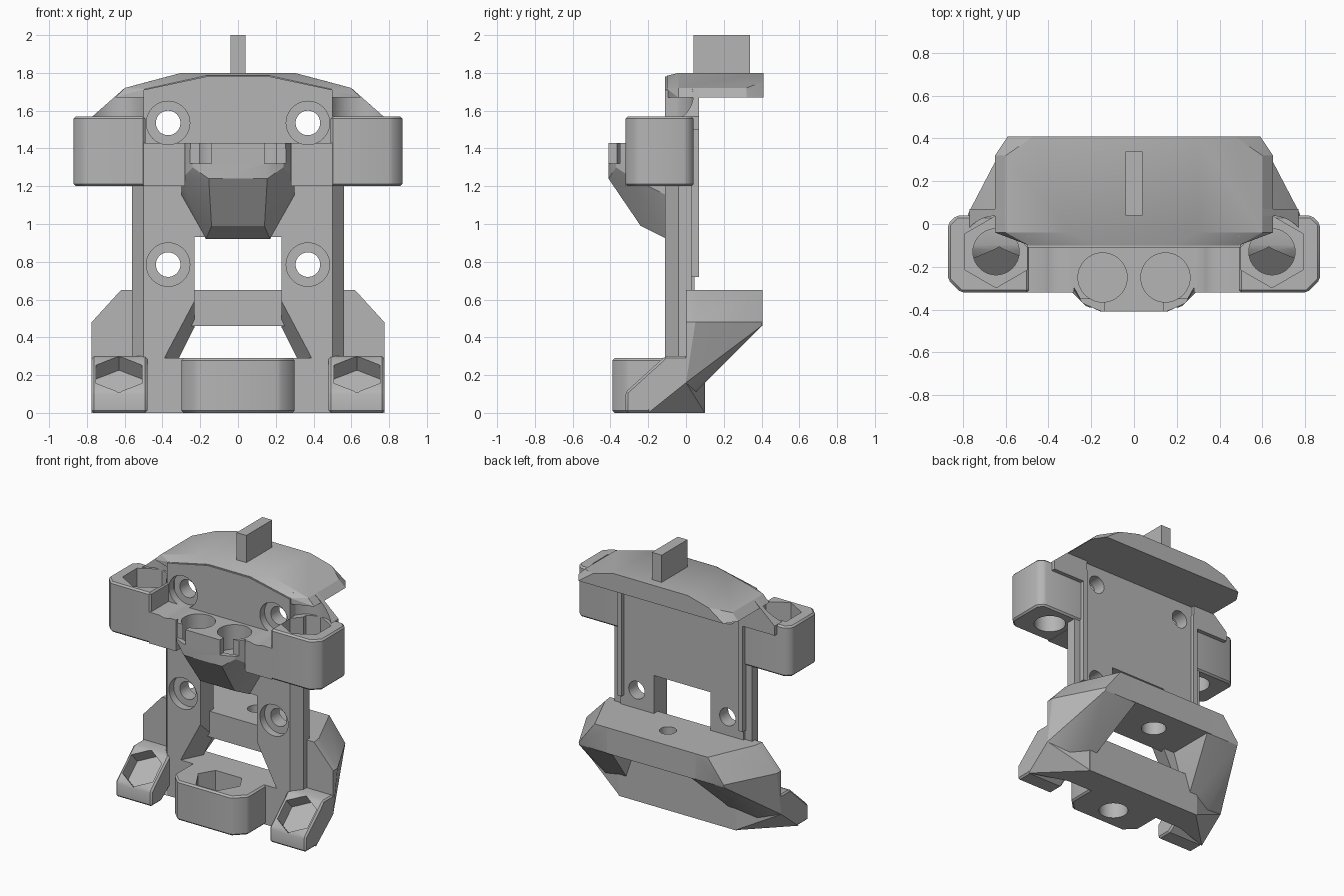
import bpy, bmesh, math
from mathutils import Vector

if "Cube" in bpy.data.objects:
    bpy.data.objects.remove(bpy.data.objects["Cube"])

grey = bpy.data.materials.new("plain grey")
grey.use_nodes = True
grey.diffuse_color = (0.46, 0.46, 0.46, 1)
grey.node_tree.nodes["Principled BSDF"].inputs["Base Color"].default_value = (0.46, 0.46, 0.46, 1)
parts = []


def hull(name, points, keep=True):
    """Convex solid around the points."""
    bm = bmesh.new()
    for p in points:
        bm.verts.new(p)
    bmesh.ops.convex_hull(bm, input=bm.verts[:])
    loose = [v for v in bm.verts if not v.link_faces]
    bmesh.ops.delete(bm, geom=loose, context='VERTS')
    bmesh.ops.dissolve_limit(bm, angle_limit=0.01, verts=bm.verts[:], edges=bm.edges[:])
    bmesh.ops.recalc_face_normals(bm, faces=bm.faces[:])
    me = bpy.data.meshes.new(name)
    bm.to_mesh(me)
    bm.free()
    me.materials.append(grey)
    ob = bpy.data.objects.new(name, me)
    bpy.context.scene.collection.objects.link(ob)
    if keep:
        parts.append(ob)
    return ob


def prism(name, profile, axis, a, b, keep=True):
    """Convex profile swept along one axis from a to b."""
    place = {'x': lambda u, v, t: (t, u, v),
             'y': lambda u, v, t: (u, t, v),
             'z': lambda u, v, t: (u, v, t)}[axis]
    return hull(name, [place(u, v, t) for u, v in profile for t in (a, b)], keep)


def box(name, x, y, z, keep=True):
    return prism(name, [(i, j) for i in x for j in y], 'z', *z, keep)


def ring(cx, cy, r, n=40, turn=0.0):
    return [(cx + r * math.cos(turn + i * math.tau / n),
             cy + r * math.sin(turn + i * math.tau / n)) for i in range(n)]


def both(points):
    """Points together with their mirror images in x."""
    return [(s * p[0], *p[1:]) for p in points for s in (1, -1)]


def apply_modifiers(ob):
    bpy.context.view_layer.update()
    dg = bpy.context.evaluated_depsgraph_get()
    ob.data = bpy.data.meshes.new_from_object(ob.evaluated_get(dg))
    ob.modifiers.clear()


def cut(ob, *cutters):
    for c in cutters:
        m = ob.modifiers.new("cut", 'BOOLEAN')
        m.operation, m.solver, m.object = 'DIFFERENCE', 'EXACT', c
        apply_modifiers(ob)


def chamfer(ob, width=0.012):
    m = ob.modifiers.new("chamfer", 'BEVEL')
    m.width, m.segments, m.limit_method = width, 1, 'ANGLE'
    m.angle_limit = math.radians(40)
    apply_modifiers(ob)


HEX = math.pi / 6
cutters = []


def cutter(ob):
    ob.hide_render = True
    cutters.append(ob)
    return ob


# Bolt holes with counterbores
bolts = []
for s in (1, -1):
    for z in (0.785, 1.535):
        bolts.append(cutter(prism("bolt_bore", ring(s * 0.37, z, 0.065), 'y', -0.5, 0.3, False)))
        bolts.append(cutter(prism("counterbore", ring(s * 0.37, z, 0.115), 'y', -0.5, -0.055, False)))

# Back plate with a straight window whose lower half flares to the front
plate = prism("back_plate", both([(0.5, 0), (0.5, 1.71), (0.17, 1.78)]), 'y', -0.11, 0.045)
window = cutter(box("window_cutter", (-0.23, 0.23), (-0.3, 0.3), (0.29, 0.93), False))
flare = cutter(hull("flare_cutter", both([
    (0.225, -0.13, 0.62), (0.40, -0.13, 0.29), (0.22, 0.07, 0.45), (0.30, 0.07, 0.29)]), False))
cut(plate, window, flare, *bolts)

# Roof with a faceted arch and clipped back corners
arch = [(0.3, 1.8), (0.6, 1.72), (0.65, 1.67)]
hull("roof", both([(x, y, z) for x, z in arch for y in (-0.04, 0.32)]
                  + [(0.3, 0.41, 1.8), (0.47, 0.41, 1.755), (0.59, 0.41, 1.67),
                     (0.17, -0.1, 1.785), (0.49, -0.1, 1.715), (0.49, -0.1, 1.67)]))
box("top_tab", (-0.04, 0.04), (0.04, 0.34), (1.7, 2.0))

# Twin socket holder with a tapered underside
holder = hull("socket_holder", both([
    (0.14, -0.41, 1.43), (0.24, -0.37, 1.43), (0.29, -0.28, 1.43), (0.3, -0.1, 1.43),
    (0.155, -0.41, 1.24), (0.24, -0.37, 1.3), (0.3, -0.28, 1.24), (0.3, -0.1, 1.15),
    (0.14, -0.24, 0.99), (0.17, -0.1, 0.92)]))
for s in (1, -1):
    socket = cutter(prism("socket_cutter", ring(s * 0.147, -0.25, 0.115), 'z', 1.25, 1.6, False))
    notch = cutter(box("notch_cutter", (s * 0.14, s * 0.26), (-0.5, -0.35), (1.32, 1.6), False))
    cut(holder, socket, notch)
cut(holder, *bolts)

# Base with a front boss holding a nut pocket
box("base", (-0.48, 0.48), (-0.11, 0.1), (0, 0.29))
boss = prism("front_boss", both([(0.3, -0.05), (0.3, -0.31), (0.22, -0.39)]), 'z', 0, 0.29)
chamfer(boss)
cut(boss, cutter(prism("nut_cutter", ring(0, -0.22, 0.17, 6), 'z', 0.14, 0.5, False)),
    cutter(prism("screw_cutter", ring(0, -0.22, 0.1), 'z', -0.1, 0.3, False)))

# Rear bar with its stepped screw hole
bar = box("rear_bar", (-0.36, 0.36), (0.0, 0.405), (0.46, 0.65))
cut(bar, cutter(prism("bar_cutter", ring(0, 0.21, 0.058), 'z', 0.3, 0.9, False)),
    cutter(prism("bar_step_cutter", ring(0, 0.21, 0.085), 'z', 0.3, 0.56, False)))

for s, side in ((1, "left"), (-1, "right")):
    def sx(points):
        return [(s * p[0], *p[1:]) for p in points]

    # Column with a slanted front corner, and the rim behind the plate
    prism(side + "_column", sx([(0.49, -0.11), (0.5, -0.11), (0.56, -0.04), (0.56, 0.03), (0.49, 0.03)]),
          'z', 0.28, 1.57)
    box(side + "_rim", (s * 0.475, s * 0.51), (0.03, 0.07), (0.72, 1.6))

    # Upper side block with nut pocket and through hole
    block = prism(side + "_block", sx([(0.49, -0.32), (0.81, -0.32), (0.87, -0.26), (0.87, 0.0),
                                       (0.83, 0.04), (0.49, 0.04)]), 'z', 1.2, 1.57)
    chamfer(block)
    cut(block,
        cutter(prism("pocket_cutter", ring(s * 0.645, -0.13, 0.168, 6, HEX), 'z', 1.38, 1.9, False)),
        cutter(prism("rod_cutter", ring(s * 0.645, -0.13, 0.108), 'z', 1.0, 1.5, False)))
    link = box(side + "_link", (s * 0.28, s * 0.5), (-0.32, -0.1), (1.2, 1.43))
    cut(link, *bolts)

    # Cheek joining the block to the roof, relieved around the pocket
    cheek = prism(side + "_cheek", sx([(0.48, 1.74), (0.6, 1.72), (0.77, 1.57), (0.77, 1.5), (0.48, 1.5)]),
                  'y', -0.06, 0.07)
    cut(cheek, cutter(prism("relief_cutter", ring(s * 0.645, -0.13, 0.168), 'z', 1.4, 1.9, False)))

    # Lower arm, narrowing as it sweeps back to the rear bar
    hull(side + "_arm", sx([
        (0.34, 0, 0.65), (0.34, 0.405, 0.65), (0.62, 0, 0.65), (0.61, 0.07, 0.65), (0.46, 0.405, 0.65),
        (0.775, 0, 0.48), (0.775, 0.05, 0.48), (0.59, 0.405, 0.48), (0.775, 0, 0.16), (0.59, 0.4, 0.46),
        (0.45, 0, 0.06), (0.62, 0, 0.06), (0.32, 0.4, 0.46), (0.32, 0, 0.46)]))

    # Slanted web between the ear, the arm and the back of the base
    hull(side + "_web", sx([
        (0.47, 0.1, 0), (0.47, 0.1, 0.18), (0.47, -0.1, 0), (0.775, -0.2, 0),
        (0.775, -0.11, 0.29), (0.775, 0, 0.29), (0.775, 0, 0.16), (0.47, 0, 0.29)]))

    # Slanted front ear with a hexagonal pocket
    ear = prism(side + "_ear", [(-0.32, 0), (-0.32, 0.11), (-0.11, 0.3), (0.01, 0.3), (0.01, 0.16), (-0.2, 0)],
                'x', s * 0.48, s * 0.775)
    chamfer(ear)
    n, v = Vector((0, -0.67, 0.74)), Vector((0, 0.74, 0.67))
    mid = Vector((s * 0.63, -0.215, 0.205))
    pocket = cutter(hull("ear_cutter", [mid + Vector((a, 0, 0)) + v * b + n * t
                                        for a, b in ring(0, 0, 0.142, 6, HEX) for t in (-0.1, 0.15)], False))
    cut(ear, pocket)
    cut(parts[-2], pocket)

# Remove the helpers and shade
for c in cutters:
    bpy.data.objects.remove(c)
bpy.ops.object.select_all(action='DESELECT')
for ob in parts:
    ob.select_set(True)
bpy.context.view_layer.objects.active = plate
bpy.ops.object.shade_smooth_by_angle(angle=math.radians(25))
